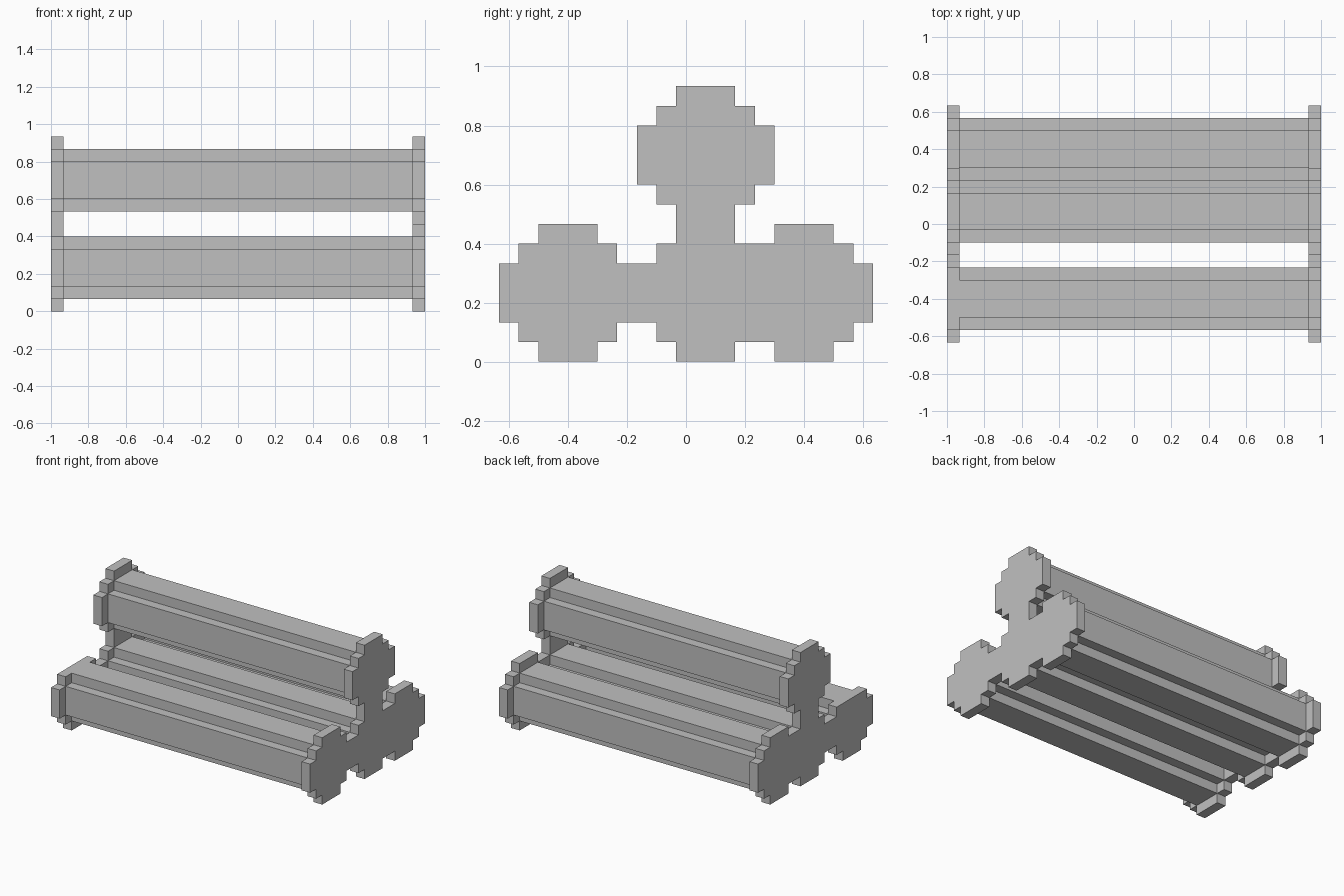
import bpy
import bmesh

cube = bpy.data.objects.get("Cube")
if cube:
    bpy.data.objects.remove(cube)

U = 2 / 30          # one block
HALF = 15           # half length in blocks

grey = bpy.data.materials.new("plain_grey")
grey.use_nodes = True
grey.diffuse_color = (0.53, 0.53, 0.53, 1)
grey.node_tree.nodes["Principled BSDF"].inputs["Base Color"].default_value = grey.diffuse_color


def disc(y, z, size):
    """Cells of a blocky disc, size blocks wide, with its low corner at y, z."""
    mid = (size - 1) / 2
    reach = mid + 1     # stepped corners
    if size == 7:
        reach = mid + 1
    return {(y + i, z + j) for i in range(size) for j in range(size)
            if abs(i - mid) + abs(j - mid) <= reach}


def extrude_cells(name, cells, x0, x1):
    """Join cells into one outline and extrude it along x."""
    bm = bmesh.new()
    for y, z in sorted(cells):
        corners = ((y, z), (y + 1, z), (y + 1, z + 1), (y, z + 1))
        bm.faces.new([bm.verts.new((x0 * U, a * U, b * U)) for a, b in corners])
    bmesh.ops.remove_doubles(bm, verts=bm.verts, dist=U / 100)
    bmesh.ops.dissolve_limit(bm, angle_limit=0.01, verts=bm.verts, edges=bm.edges)
    grown = bmesh.ops.extrude_face_region(bm, geom=bm.faces[:], use_keep_orig=True)
    moved = [v for v in grown["geom"] if isinstance(v, bmesh.types.BMVert)]
    bmesh.ops.translate(bm, verts=moved, vec=((x1 - x0) * U, 0, 0))
    bmesh.ops.recalc_face_normals(bm, faces=bm.faces)
    mesh = bpy.data.meshes.new(name)
    bm.to_mesh(mesh)
    bm.free()
    mesh.materials.append(grey)
    obj = bpy.data.objects.new(name, mesh)
    bpy.context.collection.objects.link(obj)


# Low corner of each end disc, in blocks
rods = {"front_rod": (-9.5, 0), "middle_rod": (-2.5, 0),
        "back_rod": (2.5, 0), "top_rod": (-2.5, 7)}

# Long rods, one block smaller all round than the end discs
for name, (y, z) in rods.items():
    extrude_cells(name, disc(y + 1, z + 1, 5), 1 - HALF, HALF - 1)

# End plates, made of four joined discs
plate = set().union(*(disc(y, z, 7) for y, z in rods.values()))
extrude_cells("left_end_plate", plate, HALF - 1, HALF)

# The other plate lacks the top row of its front disc
trimmed = {(y, z) for y, z in plate if not (y < -3 and z == 6)}
extrude_cells("right_end_plate", trimmed, -HALF, 1 - HALF)
